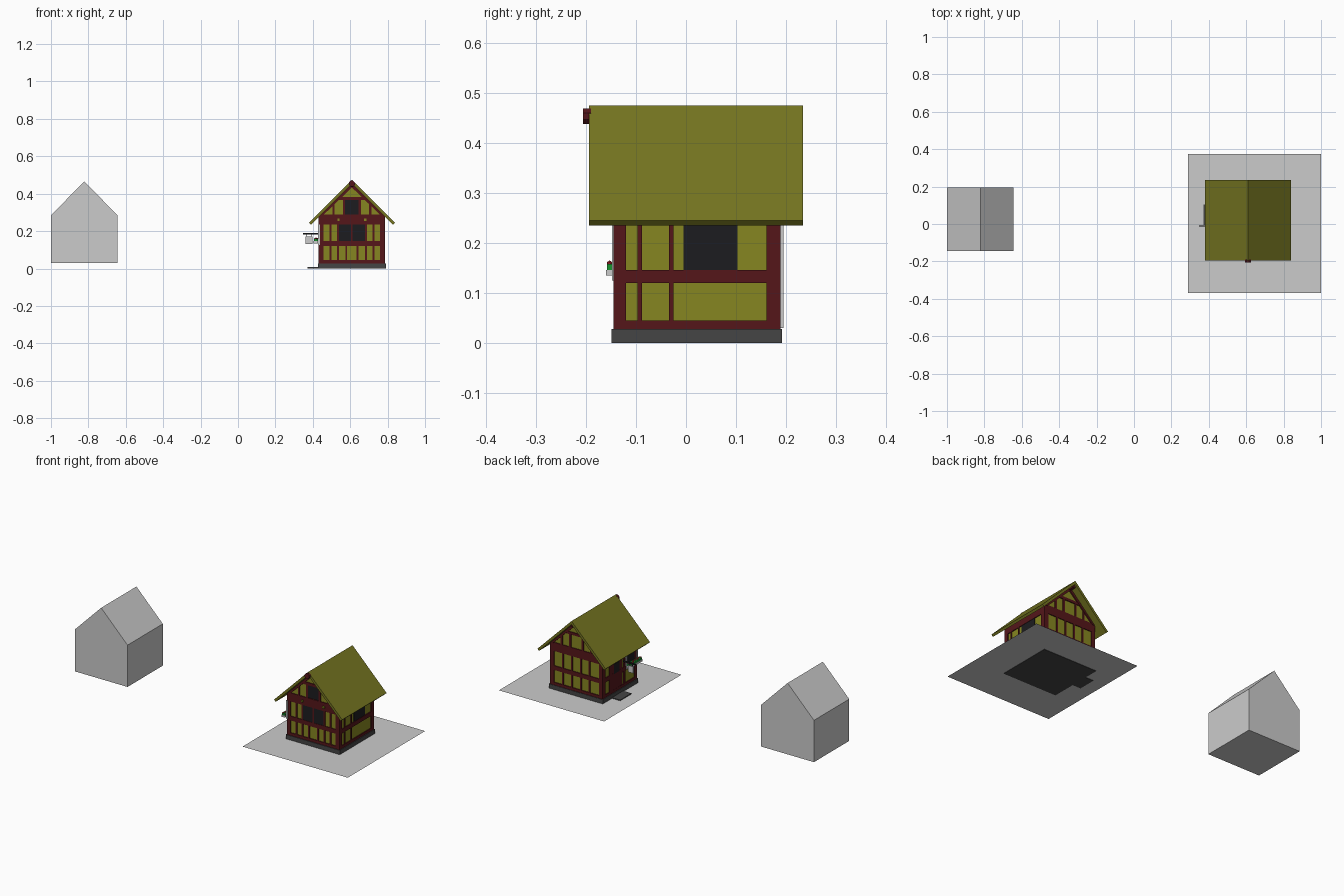
import bpy, bmesh, math, random
from mathutils import Vector

if "Cube" in bpy.data.objects:
    bpy.data.objects.remove(bpy.data.objects["Cube"])

random.seed(3)
CX = 0.609                       # centre line of the detailed house


def mat(name, r, g, b):
    m = bpy.data.materials.new(name)
    m.diffuse_color = (r, g, b, 1)
    m.use_nodes = True
    m.node_tree.nodes["Principled BSDF"].inputs["Base Color"].default_value = m.diffuse_color
    return m


TIMBER = mat("timber", 0.09, 0.008, 0.01)
PLASTER = mat("plaster", 0.24, 0.24, 0.015)
THATCH = mat("thatch", 0.18, 0.18, 0.015)
GLASS = mat("glass", 0.012, 0.012, 0.014)
STONE = mat("stone", 0.06, 0.06, 0.06)
GREEN = mat("leaves", 0.01, 0.3, 0.03)
RED = mat("petals", 0.5, 0.02, 0.03)


def finish(name, bm, material):
    bmesh.ops.recalc_face_normals(bm, faces=bm.faces)
    me = bpy.data.meshes.new(name)
    bm.to_mesh(me)
    bm.free()
    ob = bpy.data.objects.new(name, me)
    bpy.context.collection.objects.link(ob)
    if material:
        me.materials.append(material)
    return ob


def boxes(name, items, material=None):
    """One object from a list of (x0, x1, y0, y1, z0, z1) boxes."""
    bm = bmesh.new()
    for x0, x1, y0, y1, z0, z1 in items:
        vs = bmesh.ops.create_cube(bm, size=1)["verts"]
        for v in vs:
            v.co = Vector(((x0 + x1) / 2 + v.co.x * (x1 - x0),
                           (y0 + y1) / 2 + v.co.y * (y1 - y0),
                           (z0 + z1) / 2 + v.co.z * (z1 - z0)))
    return finish(name, bm, material)


def prism(name, profiles, y0, y1, material=None):
    """Extrude x-z outlines along y."""
    bm = bmesh.new()
    for pts in profiles:
        f = bm.faces.new([bm.verts.new((x, y0, z)) for x, z in pts])
        new = bmesh.ops.extrude_face_region(bm, geom=[f])["geom"]
        bmesh.ops.translate(bm, vec=(0, y1 - y0, 0),
                            verts=[g for g in new if isinstance(g, bmesh.types.BMVert)])
    return finish(name, bm, material)


def gable(cx, half, base, eave, ridge):
    return [(cx - half, base), (cx + half, base), (cx + half, eave), (cx, ridge), (cx - half, eave)]


# Plain block house
prism("plain_house", [gable(-0.822, 0.178, 0.03, 0.285, 0.465)], -0.145, 0.195)

# Ground sheet
bm = bmesh.new()
bm.faces.new([bm.verts.new(c) for c in
              ((0.29, -0.37, 0.002), (1, -0.37, 0.002), (1, 0.375, 0.002), (0.29, 0.375, 0.002))])
finish("ground_sheet", bm, None)

# Stone base, door step and plaster walls
X0, X1, Y0, Y1 = CX - 0.178, CX + 0.178, -0.145, 0.189
boxes("stone_base", [(X0 - 0.004, X1 + 0.004, Y0 - 0.004, Y1 + 0.003, 0, 0.028)], STONE)
boxes("door_step", [(0.372, X0, -0.005, 0.103, 0, 0.007)], STONE)
D = 0.005                        # timber relief
prism("plaster_walls", [gable(CX, 0.178 - D, 0.028, 0.283, 0.456)], Y0 + D, Y1 - D, PLASTER)


def on_wall(side, u0, u1, z0, z1, out=0.0):
    """Box lying on one wall, u running along the wall."""
    return {"front": (u0 + CX, u1 + CX, Y0 - out, Y0 + D + 0.002, z0, z1),
            "back": (u0 + CX, u1 + CX, Y1 - D - 0.002, Y1 + out, z0, z1),
            "right": (X1 - D - 0.002, X1 + out, u0, u1, z0, z1),
            "left": (X0 - out, X0 + D + 0.002, u0, u1, z0, z1)}[side]


LOW, HIGH = (0.04, 0.125), (0.14, 0.24)
W = 0.178

# Rails and posts on all four walls
frame = []
for side, a, b in (("front", -W, W), ("back", -W, W), ("left", Y0, Y1), ("right", Y0, Y1)):
    top = 0.283 if side in ("left", "right") else 0.288
    for z0, z1 in ((0.028, 0.045), (0.12, 0.146), (0.236, top)):
        frame.append(on_wall(side, a, b, z0, z1))
    for u0, u1 in ((a, a + 0.025), (b - 0.028, b)):
        frame.append(on_wall(side, u0, u1, 0.028, 0.283))
for s in (-1, 1):
    for u in (0.115, 0.075):
        frame.append(on_wall("front", s * u - 0.005, s * u + 0.005, 0.04, 0.24))
    frame.append(on_wall("front", s * 0.03 - 0.005, s * 0.03 + 0.005, *LOW))
    for u in (0.03, 0.09):
        frame.append(on_wall("back", s * u - 0.005, s * u + 0.005, 0.04, 0.24))
for u in (-0.0925, -0.0295):
    frame.append(on_wall("right", u - 0.0045, u + 0.0045, 0.04, 0.24))
for u in (-0.025, 0.112):
    frame.append(on_wall("left", u - 0.008, u + 0.008, 0.04, 0.24))
boxes("wall_timbers", frame, TIMBER)

# Gable timbers: collar, window posts and rafters following the roof
g = []
for side in ("front", "back"):
    g.append(on_wall(side, -0.085, 0.085, 0.366, 0.382))
    for s in (-1, 1):
        for u in (0.042, 0.098):
            g.append(on_wall(side, s * u - 0.006, s * u + 0.006, 0.28, 0.368 if u < 0.09 else 0.35))
boxes("gable_timbers", g, TIMBER)
rafters = [[(CX, 0.457), (CX + s * 0.178, 0.281), (CX + s * 0.158, 0.281), (CX, 0.433)] for s in (-1, 1)]
prism("front_rafters", rafters, Y0 - 0.002, Y0 + D + 0.002, TIMBER)
prism("back_rafters", rafters, Y1 - D - 0.002, Y1 + 0.002, TIMBER)
boxes("joist_ends", [on_wall("front", s * 0.072 - 0.006, s * 0.072 + 0.006, 0.255, 0.267, 0.008)
                     for s in (-1, 1)], PLASTER)

# Windows: dark panes and glazing bars
boxes("window_panes", [
    (CX - 0.07, CX + 0.07, Y0 + 0.002, Y0 + 0.01, 0.146, 0.236),
    (CX - 0.036, CX + 0.036, Y0 + 0.002, Y0 + 0.01, 0.29, 0.366),
    (X1 - 0.01, X1 - 0.002, -0.005, 0.103, 0.146, 0.236),
    (X0 + 0.002, X0 + 0.01, -0.12, -0.035, 0.146, 0.236)], GLASS)
boxes("front_window_bar", [on_wall("front", -0.004, 0.004, 0.146, 0.236)], TIMBER)

# Left side: door, grey window trim, flower box
boxes("door", [on_wall("left", -0.002, 0.103, 0.028, 0.225, -0.001)], TIMBER)
boxes("door_pane", [on_wall("left", 0.025, 0.078, 0.14, 0.2, 0.001)], GLASS)
boxes("window_trim", [on_wall("left", a, b, c, d, 0.004) for a, b, c, d in
                      ((-0.148, -0.138, 0.125, 0.236), (-0.045, -0.035, 0.125, 0.236),
                       (-0.148, -0.035, 0.125, 0.135))])
boxes("flower_box", [(X0 - 0.026, X0 - 0.002, -0.16, -0.04, 0.135, 0.146)])
boxes("flower_leaves", [(X0 - 0.024, X0 - 0.002, -0.158, -0.042, 0.146, 0.158)], GREEN)
bm = bmesh.new()
for i in range(8):
    vs = bmesh.ops.create_icosphere(bm, subdivisions=1, radius=0.006)["verts"]
    bmesh.ops.translate(bm, verts=vs, vec=(X0 - 0.013 + random.uniform(-0.006, 0.006),
                                           -0.153 + i * 0.0152, 0.159))
finish("flower_heads", bm, RED)

# Hanging sign on an iron bracket
boxes("sign_bracket", [(0.348, X0, -0.013, -0.007, 0.182, 0.19),
                       (0.366, 0.369, -0.0115, -0.0085, 0.165, 0.183),
                       (0.39, 0.393, -0.0115, -0.0085, 0.165, 0.183)], GLASS)
boxes("sign_board", [(0.361, 0.398, -0.013, -0.007, 0.13, 0.17)])

# Thatched roof: two slopes in one folded slab
t = 0.0105
prism("roof", [[(CX, 0.475), (CX + 0.23, 0.245), (CX + 0.23 - t, 0.245 - t), (CX, 0.475 - 2 * t),
                (CX - 0.23 + t, 0.245 - t), (CX - 0.23, 0.245)]], -0.194, 0.234, THATCH)

# Ridge beam and its rounded end
boxes("ridge_beam", [(CX - 0.008, CX + 0.008, -0.19, 0.225, 0.437, 0.456)], TIMBER)
prism("ridge_end", [[(CX + 0.017 * math.cos(math.radians(22.5 + 45 * i)),
                      0.454 + 0.017 * math.sin(math.radians(22.5 + 45 * i))) for i in range(8)]],
      -0.206, -0.19, TIMBER)
